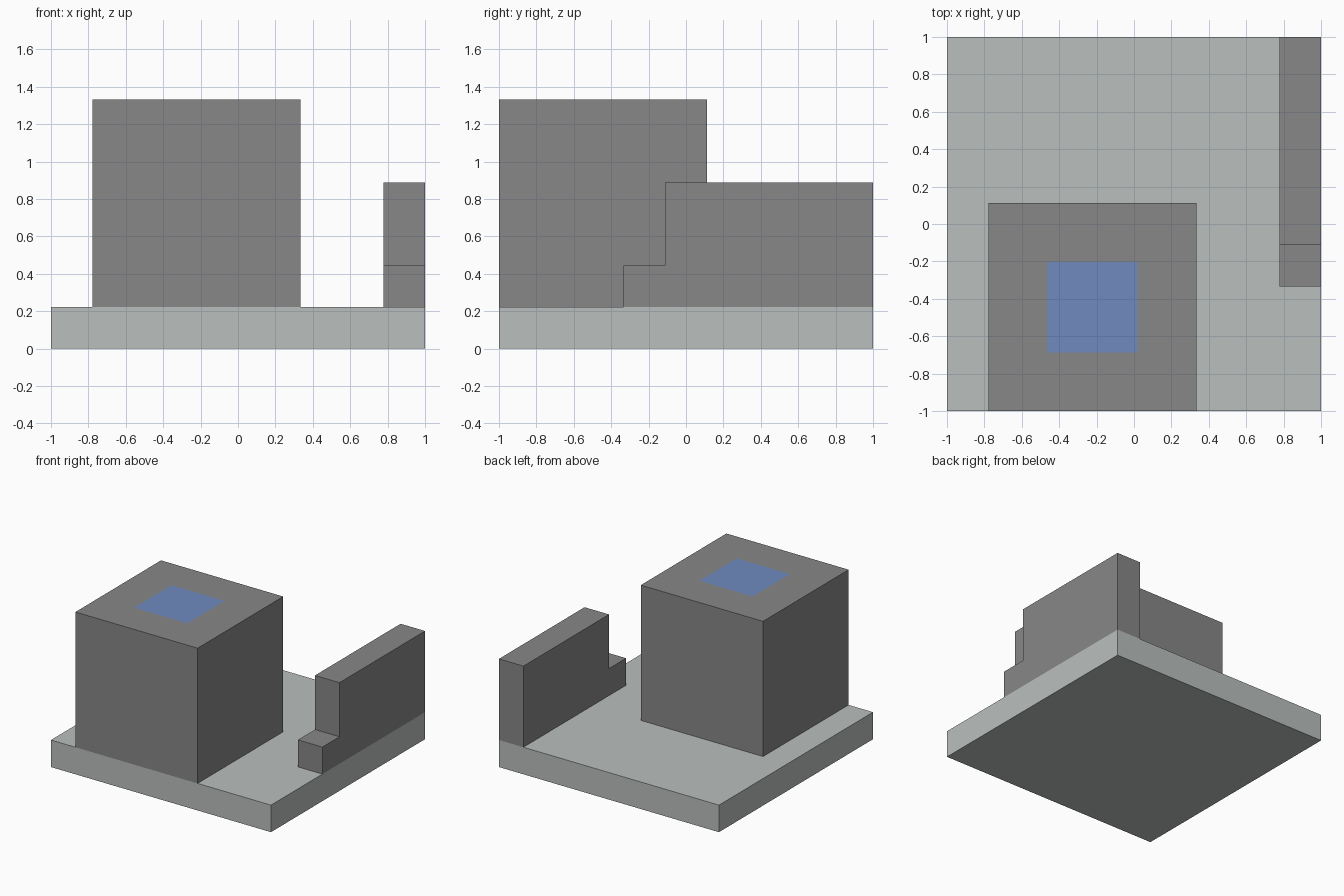
import bpy
import bmesh

cube = bpy.data.objects.get("Cube")
if cube:
    bpy.data.objects.remove(cube, do_unlink=True)

U = 2 / 9  # grid step: the base is nine steps wide


def material(name, rgb):
    mat = bpy.data.materials.new(name)
    mat.use_nodes = True
    color = (*rgb, 1)
    mat.diffuse_color = color
    mat.node_tree.nodes["Principled BSDF"].inputs["Base Color"].default_value = color
    return mat


pale_grey = material("pale grey", (0.49, 0.52, 0.51))
dark_grey = material("dark grey", (0.245, 0.245, 0.245))
blue = material("blue", (0.16, 0.26, 0.53))


def prism(name, profile, x0, x1, mats):
    """Extrude a (y, z) profile along x, and return the object and its bmesh."""
    bm = bmesh.new()
    face = bm.faces.new([bm.verts.new((x0, y, z)) for y, z in profile])
    new = bmesh.ops.extrude_face_region(bm, geom=[face])["geom"]
    verts = [v for v in new if isinstance(v, bmesh.types.BMVert)]
    bmesh.ops.translate(bm, verts=verts, vec=(x1 - x0, 0, 0))
    bmesh.ops.recalc_face_normals(bm, faces=bm.faces)
    mesh = bpy.data.meshes.new(name)
    for m in mats:
        mesh.materials.append(m)
    obj = bpy.data.objects.new(name, mesh)
    bpy.context.collection.objects.link(obj)
    return obj, bm


def finish(obj, bm):
    bm.to_mesh(obj.data)
    bm.free()


def rect(y0, y1, z0, z1):
    return [(y0, z0), (y1, z0), (y1, z1), (y0, z1)]


# Square base slab
finish(*prism("base", rect(-1, 1, 0, U), -1, 1, [pale_grey]))

# Large block with a flush blue square in the middle of its top
block, bm = prism("block", rect(-1, -1 + 5 * U, U, 6 * U),
                  -1 + U, -1 + 6 * U, [dark_grey, blue])
top = max(bm.faces, key=lambda f: f.normal.z)
bmesh.ops.inset_individual(bm, faces=[top], thickness=2 * U)
top.material_index = 1
finish(block, bm)

# Stepped side wall
step_y, wall_y = -1 + 3 * U, -1 + 4 * U
profile = [(step_y, U), (1, U), (1, 4 * U), (wall_y, 4 * U),
           (wall_y, 2 * U), (step_y, 2 * U)]
finish(*prism("stepped_wall", profile, 1 - U, 1, [dark_grey]))
